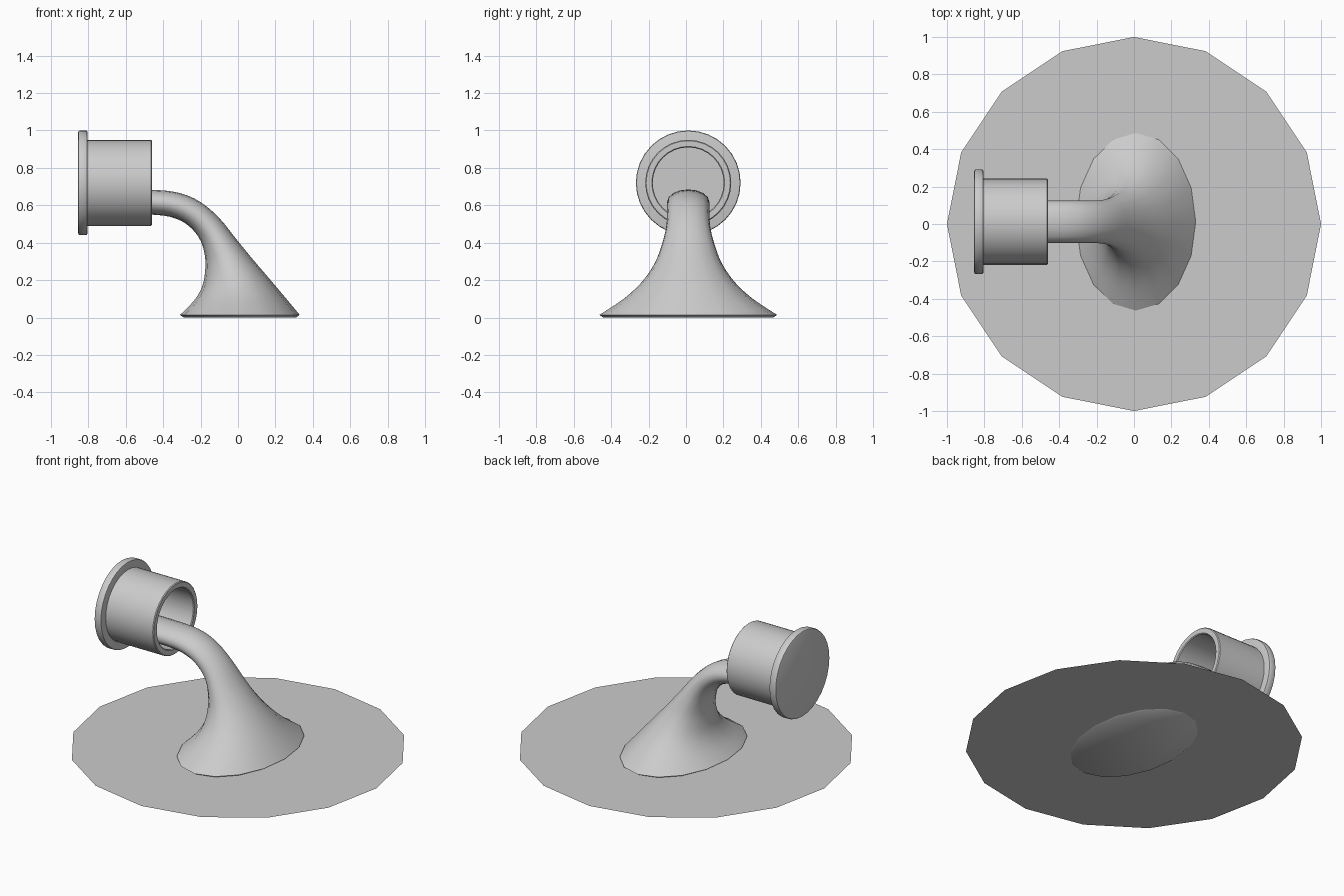
import bpy, bmesh, math

if "Cube" in bpy.data.objects:
    bpy.data.objects.remove(bpy.data.objects["Cube"])

YC = 0.012   # sideways offset of the fixture
ZC = 0.72    # height of the cup axis


def make_object(name, bm, smooth=True):
    bmesh.ops.recalc_face_normals(bm, faces=bm.faces)
    me = bpy.data.meshes.new(name)
    bm.to_mesh(me)
    bm.free()
    ob = bpy.data.objects.new(name, me)
    bpy.context.collection.objects.link(ob)
    bpy.ops.object.select_all(action='DESELECT')
    ob.select_set(True)
    bpy.context.view_layer.objects.active = ob
    if smooth:
        bpy.ops.object.shade_smooth_by_angle(angle=math.radians(40))
    return ob


def loft(name, rings, loop=False):
    bm = bmesh.new()
    vs = [[bm.verts.new(p) for p in r] for r in rings]
    n = len(vs[0])
    for a, b in zip(vs, vs[1:]):
        for i in range(n):
            j = (i + 1) % n
            bm.faces.new((a[i], a[j], b[j], b[i]))
    bm.faces.new(vs[0])
    bm.faces.new(vs[-1])
    return make_object(name, bm)


def lathe_x(name, profile, n=32):
    # profile of (x, radius) turned about the cup axis
    rings = []
    for x, r in profile:
        rings.append([(x, YC + r * math.sin(2 * math.pi * i / n),
                       ZC + r * math.cos(2 * math.pi * i / n)) for i in range(n)])
    return loft(name, rings)


def catmull(pts, steps):
    out = []
    for k in range(len(pts) - 1):
        p0, p1 = pts[max(k - 1, 0)], pts[k]
        p2, p3 = pts[k + 1], pts[min(k + 2, len(pts) - 1)]
        for s in range(steps):
            t = s / steps
            out.append([0.5 * (2 * b + (c - a) * t + (2 * a - 5 * b + 4 * c - d) * t * t
                               + (3 * b - a - 3 * c + d) * t ** 3)
                        for a, b, c, d in zip(p0, p1, p2, p3)])
    out.append(list(pts[-1]))
    return out


# Sixteen-sided flat ground disc
bm = bmesh.new()
bm.faces.new([bm.verts.new((math.cos(i * math.pi / 8), math.sin(i * math.pi / 8), 0.006))
              for i in range(16)])
make_object("ground_disc", bm, smooth=False)

# Flared stem: outer x,z / inner x,z / half width
sections = [
    (0.33, 0.014, -0.31, 0.014, 0.475),
    (0.25, 0.11, -0.235, 0.09, 0.345),
    (0.17, 0.205, -0.19, 0.17, 0.25),
    (0.08, 0.31, -0.175, 0.26, 0.182),
    (-0.01, 0.42, -0.178, 0.335, 0.145),
    (-0.10, 0.532, -0.20, 0.41, 0.120),
    (-0.20, 0.617, -0.25, 0.478, 0.113),
    (-0.31, 0.665, -0.33, 0.528, 0.113),
    (-0.46, 0.683, -0.46, 0.55, 0.113),
    (-0.80, 0.685, -0.80, 0.55, 0.113),
]
rings = []
for ox, oz, ix, iz, w in [(0.31, 0.0, -0.29, 0.0, 0.455)] + catmull(sections, 3):
    ring = []
    for i in range(16):
        a = 2 * math.pi * i / 16
        c, s = math.cos(a), math.sin(a)
        ring.append(((ox + ix) / 2 + c * (ox - ix) / 2, YC + s * w,
                     (oz + iz) / 2 + c * (oz - iz) / 2))
    rings.append(ring)
loft("flared_stem", rings)

# Open cup with a hollow interior
lathe_x("cup", [(-0.81, 0.23), (-0.465, 0.23), (-0.46, 0.225),
                (-0.46, 0.195), (-0.465, 0.19), (-0.80, 0.19)])

# Flange plate closing the back of the cup
lathe_x("flange", [(-0.855, 0.27), (-0.852, 0.277), (-0.845, 0.28), (-0.813, 0.28),
                   (-0.807, 0.277), (-0.805, 0.27)])
